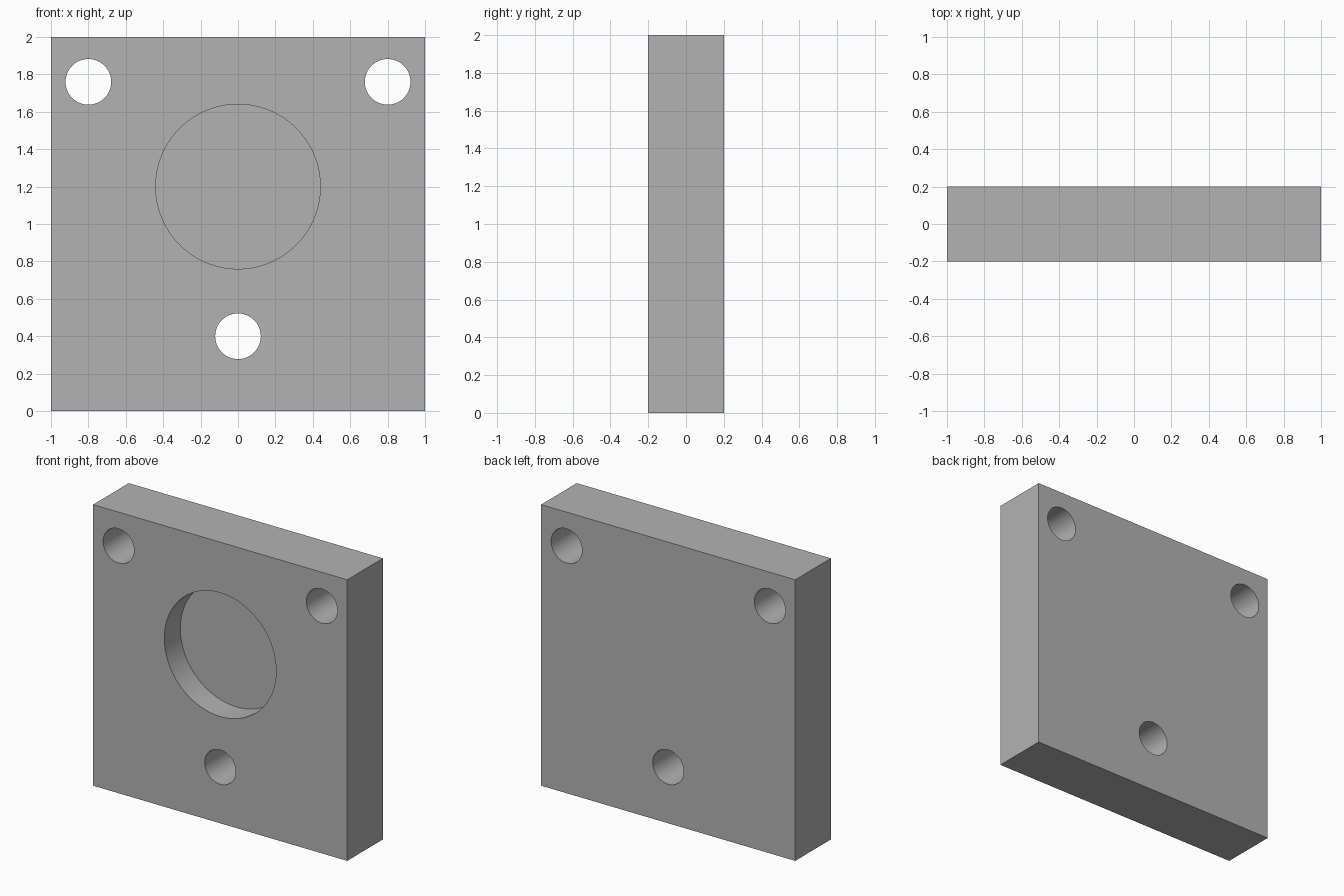
import bpy
import math

cube = bpy.data.objects.get("Cube")
if cube:
    bpy.data.objects.remove(cube, do_unlink=True)

WIDTH, DEPTH, HEIGHT = 2.0, 0.4, 2.0
FRONT = -DEPTH / 2
POCKET_DEPTH = 0.18

grey = bpy.data.materials.new("plain grey")
grey.use_nodes = True
colour = (0.45, 0.45, 0.45, 1)
grey.diffuse_color = colour
grey.node_tree.nodes["Principled BSDF"].inputs["Base Color"].default_value = colour

# Square plate
bpy.ops.mesh.primitive_cube_add(size=1, location=(0, 0, HEIGHT / 2))
plate = bpy.context.object
plate.name = "mounting_plate"
plate.scale = (WIDTH, DEPTH, HEIGHT)
bpy.ops.object.transform_apply(location=False, rotation=False, scale=True)
plate.data.materials.append(grey)


def bore(name, x, z, radius, y_start, y_end, sides):
    """Cut a round bore along y out of the plate."""
    bpy.ops.mesh.primitive_cylinder_add(
        vertices=sides, radius=radius, depth=y_end - y_start,
        location=(x, (y_start + y_end) / 2, z), rotation=(math.pi / 2, 0, 0))
    cutter = bpy.context.object
    cutter.name = name
    cutter.hide_render = True
    cutter.data.materials.append(grey)
    bpy.context.view_layer.objects.active = plate
    cut = plate.modifiers.new(name, "BOOLEAN")
    cut.operation = "DIFFERENCE"
    cut.solver = "EXACT"
    cut.object = cutter
    bpy.ops.object.modifier_apply(modifier=cut.name)
    bpy.data.objects.remove(cutter, do_unlink=True)


# Three through holes
for x, z in ((-0.8, 1.76), (0.8, 1.76), (0, 0.4)):
    bore("bolt_hole_cutter", x, z, 0.122, -DEPTH, DEPTH, 64)

# Blind round pocket in the front face
bore("pocket_cutter", 0, 1.2, 0.44, FRONT - 0.1, FRONT + POCKET_DEPTH, 128)

# Smooth bores with crisp rims
bpy.ops.object.select_all(action="DESELECT")
plate.select_set(True)
bpy.context.view_layer.objects.active = plate
bpy.ops.object.shade_smooth_by_angle(angle=math.radians(30))
